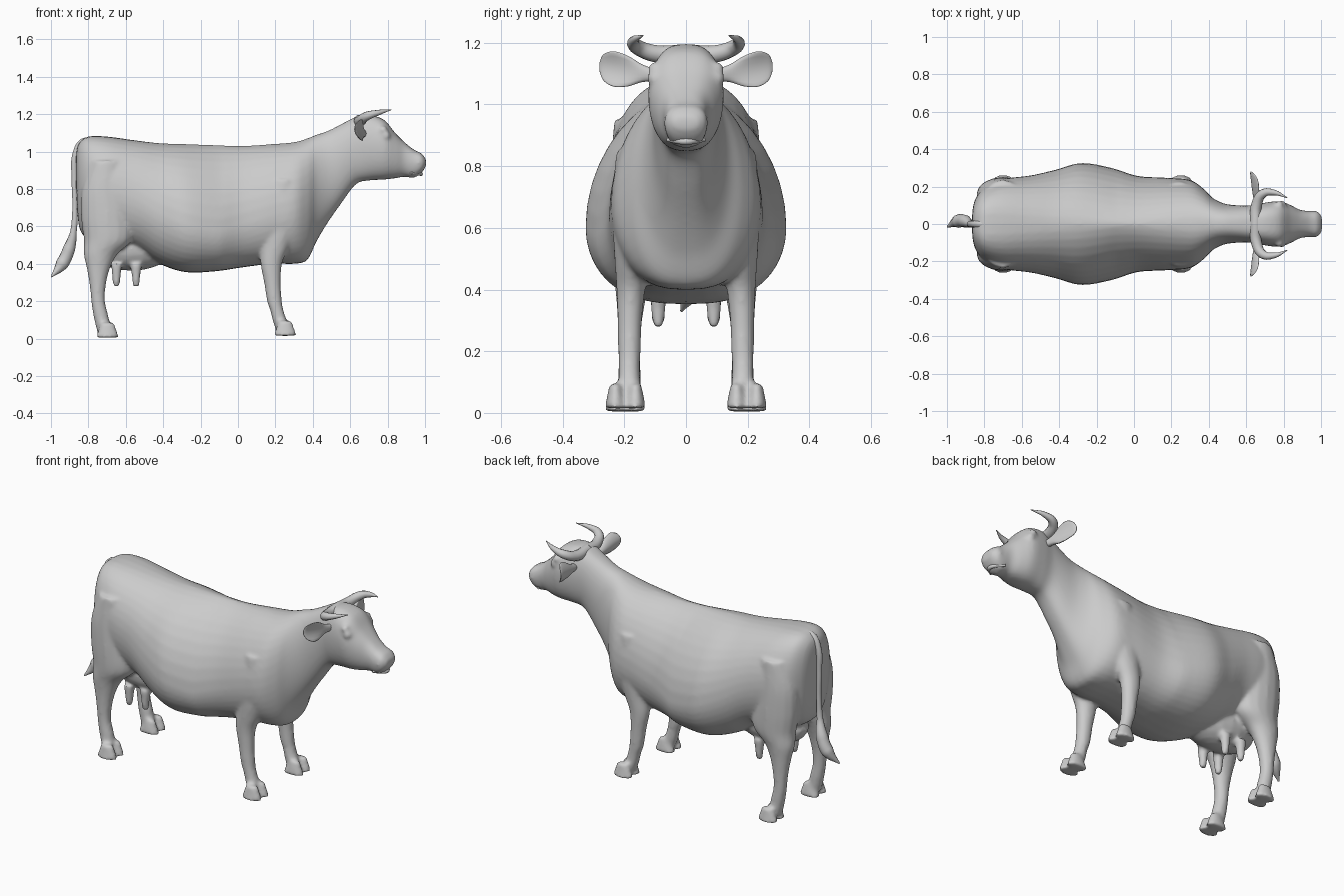
import bpy
import bmesh
from math import sin, cos, pi
from mathutils import Matrix

cube = bpy.data.objects.get("Cube")
if cube:
    bpy.data.objects.remove(cube, do_unlink=True)

hide = bpy.data.materials.new("plain grey")
hide.use_nodes = True
GREY = (0.6, 0.6, 0.6, 1)
hide.diffuse_color = GREY
hide.node_tree.nodes["Principled BSDF"].inputs["Base Color"].default_value = GREY


def resample(rows, steps=5):
    """Smooth interpolation between the given section rows."""
    out = []
    for i in range(len(rows) - 1):
        before, start = rows[max(i - 1, 0)], rows[i]
        end, after = rows[i + 1], rows[min(i + 2, len(rows) - 1)]
        for k in range(steps):
            t = k / steps
            out.append([q + t / 2 * (r - p + t * (2 * p - 5 * q + 4 * r - s
                        + t * (3 * (q - r) + s - p)))
                        for p, q, r, s in zip(before, start, end, after)])
    return out + [rows[-1]]


def loft(bm, rows, point, sides):
    """Skin closed rings; point(row, c, s) places one ring vertex."""
    angles = [2 * pi * j / sides for j in range(sides)]
    rings = [[bm.verts.new(point(row, cos(a), sin(a))) for a in angles]
             for row in resample(rows)]
    faces = [bm.faces.new(rings[0]), bm.faces.new(rings[-1][::-1])]
    for lower, upper in zip(rings, rings[1:]):
        for j in range(sides):
            k = (j + 1) % sides
            faces.append(bm.faces.new((lower[j], upper[j], upper[k], lower[k])))
    bmesh.ops.recalc_face_normals(bm, faces=faces)


def placed(location, scale=(1, 1, 1)):
    return Matrix.Translation(location) @ Matrix.Diagonal((*scale, 1))


def ball(bm, radius, location, scale=(1, 1, 1)):
    bmesh.ops.create_uvsphere(bm, u_segments=20, v_segments=12, radius=radius,
                              matrix=placed(location, scale))


def cone(bm, bottom, top, height, location, scale=(1, 1, 1)):
    bmesh.ops.create_cone(bm, cap_ends=True, segments=16, radius1=bottom,
                          radius2=top, depth=height, matrix=placed(location, scale))


def finish(name, bm):
    mesh = bpy.data.meshes.new(name)
    bm.to_mesh(mesh)
    bm.free()
    mesh.materials.append(hide)
    mesh.polygons.foreach_set("use_smooth", [True] * len(mesh.polygons))
    ob = bpy.data.objects.new(name, mesh)
    bpy.context.collection.objects.link(ob)
    return ob


def tube(name, points):
    """Tapered tube through (x, y, z, radius) points."""
    curve = bpy.data.curves.new(name, "CURVE")
    curve.dimensions = "3D"
    curve.bevel_depth = 1
    curve.bevel_resolution = 3
    curve.use_fill_caps = True
    curve.resolution_u = 8
    spline = curve.splines.new("BEZIER")
    spline.bezier_points.add(len(points) - 1)
    for knot, (x, y, z, radius) in zip(spline.bezier_points, points):
        knot.co = (x, y, z)
        knot.radius = radius
        knot.handle_left_type = knot.handle_right_type = "AUTO"
    curve.materials.append(hide)
    ob = bpy.data.objects.new(name, curve)
    bpy.context.collection.objects.link(ob)


def trunk_point(row, c, s):
    """Upright slice, pear-shaped at the belly and boxier towards both ends."""
    x, low, high, half_width = row
    pear = max(0, 1 - 1.4 * abs(x + .1))
    middle = low + (high - low) * (.55 - .25 * pear)
    power = .65 + .75 * pear if s > 0 else .75
    y = half_width * abs(c) ** power * (1 if c > 0 else -1)
    return x, y, middle + s * (high - middle if s > 0 else middle - low)


def leg_point(side):
    """Level slice; thick parts are flatter and sit closer to the middle."""
    def point(row, c, s):
        z, x, half_length = row
        half_width = .55 * half_length + .015
        return x + half_length * c, side * (.2 - .45 * half_width + half_width * s), z
    return point


def ear_point(side):
    """Slice across a drooping ear whose rims curl forward."""
    def point(row, c, s):
        y, thickness, half_height = row
        rim = half_height * s
        return .69 - .23 * y + thickness * c + 8 * rim ** 2, side * y, 1.08 + .15 * y + rim
    return point


body = bmesh.new()

# Trunk, neck and head: x, underside, top, half width
loft(body, [
    (-.865, .8, .99, .06), (-.85, .6, 1.045, .13), (-.8, .53, 1.08, .195),
    (-.7, .5, 1.08, .24), (-.55, .48, 1.06, .26), (-.42, .4, 1.045, .29),
    (-.28, .355, 1.04, .326), (-.12, .36, 1.035, .3), (.02, .38, 1.03, .257),
    (.18, .4, 1.04, .247), (.3, .4, 1.05, .235), (.37, .42, 1.07, .19),
    (.42, .52, 1.09, .14), (.48, .62, 1.11, .11), (.55, .72, 1.145, .1),
    (.63, .825, 1.185, .1), (.7, .845, 1.195, .114), (.78, .85, 1.17, .122),
    (.84, .857, 1.1, .1), (.89, .865, 1.05, .075), (.94, .86, 1.01, .07),
    (.98, .885, .99, .068), (1.005, .92, .96, .04)], trunk_point, 40)

# Udder
ball(body, .13, (-.57, 0, .48), (1.7, 1, .9))

# Legs: height, x, half length
hind_leg = [
    (.95, -.7, .08), (.8, -.71, .125), (.65, -.7, .14), (.53, -.695, .13),
    (.45, -.735, .09), (.37, -.747, .061), (.28, -.75, .043), (.2, -.748, .037),
    (.13, -.735, .04), (.04, -.715, .04)]
front_leg = [
    (.85, .24, .06), (.7, .235, .1), (.58, .217, .095), (.48, .195, .075),
    (.4, .178, .058), (.3, .184, .045), (.2, .195, .04), (.15, .208, .036),
    (.1, .222, .038), (.05, .238, .038)]

for label, side in (("left", 1), ("right", -1)):
    # Legs with a cloven hoof of two toes
    for leg, toe_x, toe_z in ((hind_leg, -.698, .045), (front_leg, .252, .055)):
        loft(body, leg, leg_point(side), 16)
        for toe_y in (.164, .229):
            cone(body, .063, .035, .08, (toe_x, side * toe_y, toe_z), (1, .55, 1))
    # Teats
    for x in (-.65, -.545):
        cone(body, .018, .03, .12, (x, side * .09, .34))
    # Eyelid and brow
    ball(body, .026, (.79, side * .1, 1.085))
    ball(body, .024, (.775, side * .1, 1.115))
    # Ears: distance out, thickness, half height
    ear = bmesh.new()
    loft(ear, [(.09, .02, .018), (.14, .02, .028), (.19, .016, .05),
               (.235, .011, .057), (.268, .007, .042), (.281, .003, .012)],
         ear_point(side), 16)
    finish(label + "_ear", ear)
    # Horns sweeping out, then forward
    tube(label + "_horn", [
        (.65, 0, 1.165, .032), (.655, side * .1, 1.165, .029),
        (.69, side * .163, 1.19, .024), (.75, side * .168, 1.208, .015),
        (.82, side * .14, 1.224, .002)])
    # Nostril rims
    tube(label + "_nostril", [
        (.994, side * .022, .93, .006), (.985, side * .04, .962, .008),
        (.984, side * .054, .93, .006)])

# Blend everything into one skin
skin = finish("body", body)
remesh = skin.modifiers.new("blend", "REMESH")
remesh.mode = "VOXEL"
remesh.voxel_size = .01
remesh.use_smooth_shade = True
relax = skin.modifiers.new("relax", "SMOOTH")
relax.factor = .5
relax.iterations = 7

# Lower lip
tube("lower_lip", [(.925, -.06, .885, .006), (.978, 0, .88, .011),
                   (.925, .06, .885, .006)])

# Tail and its hair tuft
tube("tail", [
    (-.78, 0, 1.06, .016), (-.83, 0, 1.05, .02), (-.867, 0, .99, .018),
    (-.875, 0, .85, .015), (-.872, 0, .7, .014), (-.88, 0, .57, .018),
    (-.903, .015, .48, .034), (-.94, .015, .4, .036), (-.998, -.015, .33, .004)])
